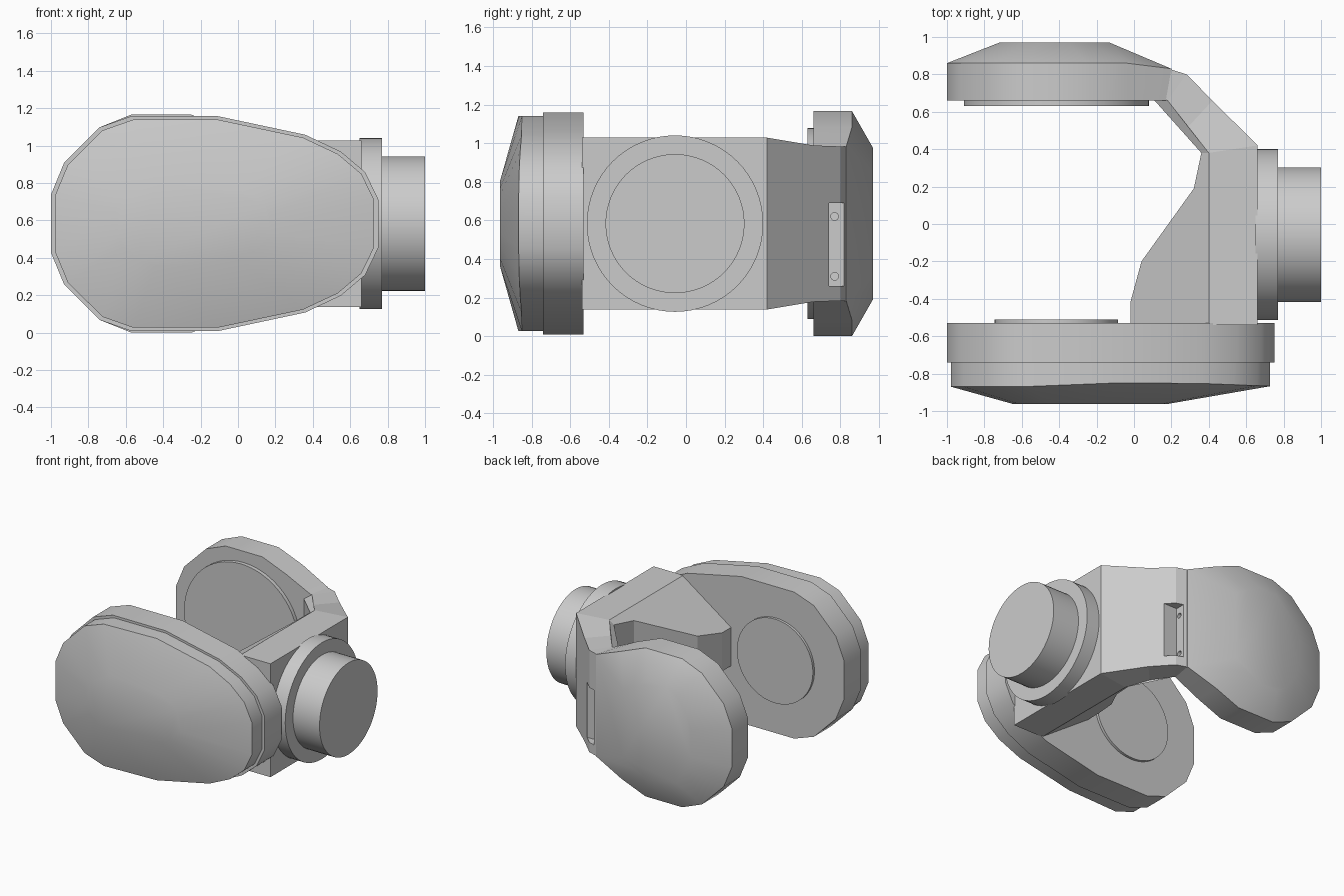
import bpy, bmesh, math
from mathutils import Matrix, Vector

if "Cube" in bpy.data.objects:
    bpy.data.objects.remove(bpy.data.objects["Cube"])

ZC = 0.583  # mid height of the whole model

grey = bpy.data.materials.new("light_grey")
grey.diffuse_color = (0.6, 0.6, 0.6, 1)
grey.use_nodes = True
grey.node_tree.nodes["Principled BSDF"].inputs["Base Color"].default_value = grey.diffuse_color


def finish(name, bm, smooth=None):
    bmesh.ops.recalc_face_normals(bm, faces=bm.faces)
    me = bpy.data.meshes.new(name)
    bm.to_mesh(me)
    bm.free()
    me.materials.append(grey)
    ob = bpy.data.objects.new(name, me)
    bpy.context.collection.objects.link(ob)
    if smooth:
        bpy.ops.object.select_all(action='DESELECT')
        ob.select_set(True)
        bpy.context.view_layer.objects.active = ob
        bpy.ops.object.shade_smooth_by_angle(angle=math.radians(smooth))
    return ob


def loft(name, rings, smooth=None):
    """Skin equal-length rings of points and cap both ends."""
    bm = bmesh.new()
    vs = [[bm.verts.new(p) for p in r] for r in rings]
    n = len(vs[0])
    for a, b in zip(vs, vs[1:]):
        for i in range(n):
            j = (i + 1) % n
            bm.faces.new((a[i], a[j], b[j], b[i]))
    bm.faces.new(vs[0])
    bm.faces.new(vs[-1])
    return finish(name, bm, smooth)


def cylinder(name, axis, center, r, depth, seg=64):
    bm = bmesh.new()
    rot = Matrix.Rotation(math.pi / 2, 4, 'Y' if axis == 'x' else 'X')
    bmesh.ops.create_cone(bm, cap_ends=True, segments=seg, radius1=r, radius2=r, depth=depth,
                          matrix=Matrix.Translation(center) @ rot)
    return finish(name, bm, 35)


def mirrored(half):
    """Close an upper half outline (x, height) by mirroring it below."""
    return half + [(x, -h) for x, h in reversed(half)]


# Front pod: stepped band with a shallow domed cover
front = mirrored([(-1, .155), (-.93, .325), (-.74, .515), (-.57, .575), (-.11, .575),
                  (.36, .475), (.55, .385), (.68, .275), (.75, .13)])
inset = [(-.125 + (x + .125) * .975, h * .968) for x, h in front]


def rim_y(x):
    return -.87 + .028 * max(0, 1 - abs(x - .1) / .7)


loft("front_pod", [
    [(x, -.53, ZC + h) for x, h in front],
    [(x, -.74, ZC + h) for x, h in front],
    [(x, -.74, ZC + h) for x, h in inset],
    [(x, rim_y(x), ZC + h) for x, h in inset],
    [(-.235 + (x + .125) * .48, -.963, ZC + h * .40) for x, h in inset],
], 38)
cylinder("front_pod_disc", 'y', (-.415, -.525, ZC), .33, .03)

# Rear pod: rounded outline narrowing into the arm, domed at the back
rear = mirrored([(-1, .155), (-.93, .325), (-.74, .515), (-.57, .583), (-.25, .583),
                 (-.04, .50), (.2, .40)])
loft("rear_pod", [
    [(min(x, .17), .66, ZC + h) for x, h in rear],
    [(x, .83 if x > .1 else .86, ZC + h) for x, h in rear],
    [(-.425 + (x + .4) * .49, .97, ZC + h * .67) for x, h in rear],
], 38)
cylinder("rear_pod_disc", 'y', (-.415, .65, ZC), .495, .04)

# Bracket arm: outer x, y, inner x, y and half height along the bend
sections = [(.66, -.54, .40, -.54, .445), (.66, .42, .40, .38, .445),
            (.42, .66, .29, .52, .405), (.28, .80, .18, .66, .40), (.19, .829, .09, .68, .40)]
arm = loft("bracket_arm", [
    [(ox, oy, ZC + h), (ix, iy, ZC + h), (ix, iy, ZC - h), (ox, oy, ZC - h)]
    for ox, oy, ix, iy, h in sections])


# Tapered stiffening rib inside the bracket
def rib(name, pts):
    loft(name, [[(x, y, ZC + s * h) for x, y, h in pts] for s in (-1, 1)])


rib("inner_rib", [(x, y, .445 - (.4 - x) * .7) for x, y in
                  [(.4, -.54), (-.02, -.54), (-.02, -.42), (.04, -.2),
                   (.32, .19), (.36, .38), (.4, .38)]])
rib("upper_rib", [(.4, .38, .445), (.36, .38, .417), (.11, .66, .35), (.18, .66, .40)])

# Motor flange and shaft on the right
cylinder("motor_flange", 'x', (.71, -.057, ZC), .457, .12)
cylinder("motor_shaft", 'x', (.87, -.057, ZC), .36, .26)

# Slot with two screw holes cut into the arm
bm = bmesh.new()
bmesh.ops.create_cube(bm, size=1, matrix=Matrix.Translation((.42, .79, .475))
                      @ Matrix.Diagonal((.39, .10, .43, 1)))
cutters = [finish("slot_cutter", bm)]
for z in (.31, .62):
    cutters.append(cylinder("hole_cutter", 'x', (.22, .77, z), .02, .08, 16))
for c in cutters:
    c.hide_render = True
    c.hide_viewport = True
    m = arm.modifiers.new("cut", 'BOOLEAN')
    m.operation = 'DIFFERENCE'
    m.solver = 'EXACT'
    m.object = c
